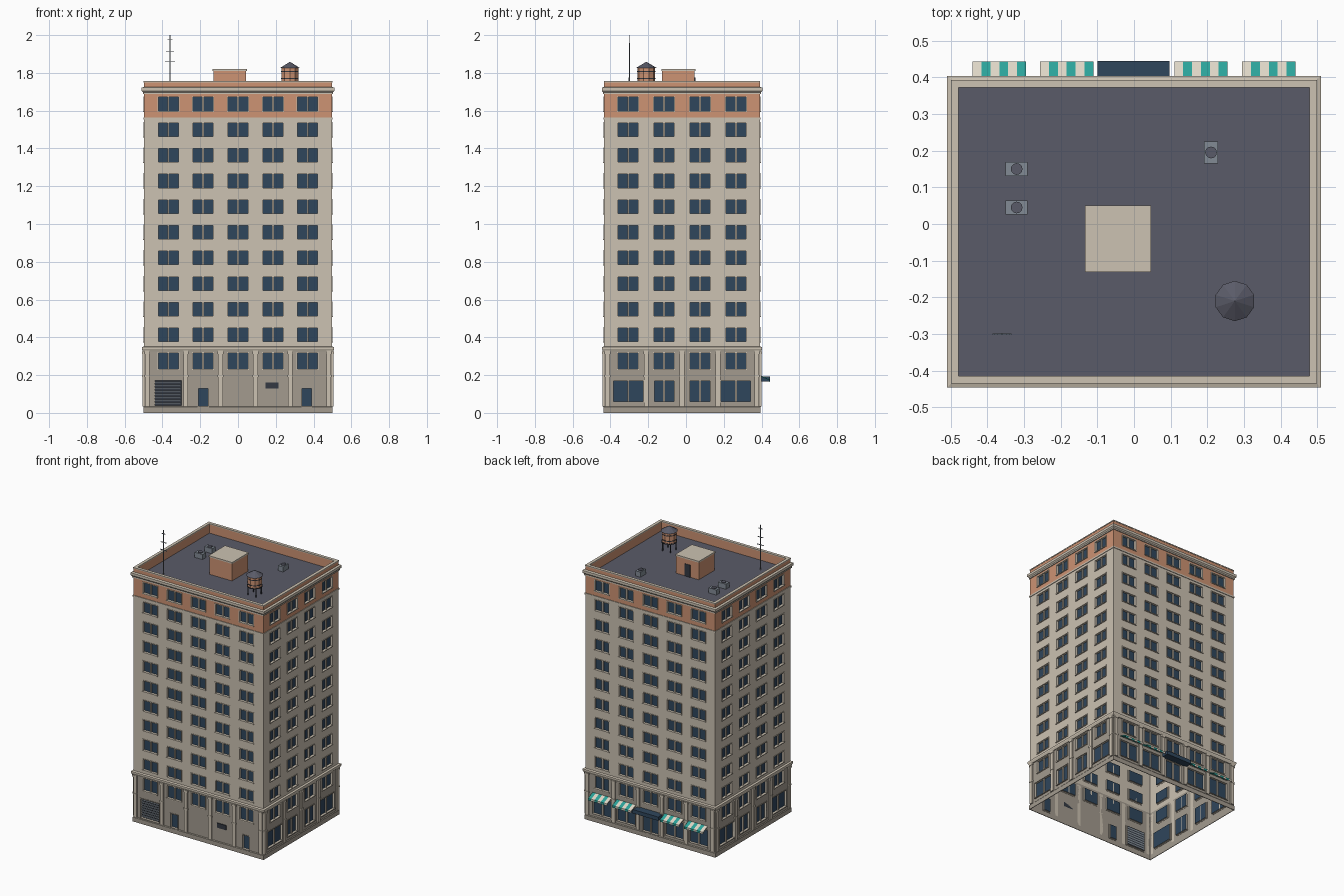
import bpy, bmesh, math
from mathutils import Matrix, Vector

if "Cube" in bpy.data.objects:
    bpy.data.objects.remove(bpy.data.objects["Cube"])

def mat(name, r, g, b):
    m = bpy.data.materials.new(name)
    lin = [(c / 255 / 12.92) if c < 10 else ((c / 255 + 0.055) / 1.055) ** 2.4 for c in (r, g, b)]
    m.diffuse_color = (*lin, 1)
    m.use_nodes = True
    m.node_tree.nodes["Principled BSDF"].inputs["Base Color"].default_value = m.diffuse_color
    return m

MATS = [mat("cream_stone", 204, 194, 178), mat("taupe_stone", 163, 155, 143),
        mat("terracotta", 205, 147, 115), mat("navy_glass", 47, 70, 92),
        mat("slate_roof", 90, 91, 104), mat("teal_cloth", 44, 163, 154),
        mat("grey_metal", 130, 139, 149), mat("dark_metal", 52, 57, 66),
        mat("pale_cloth", 222, 214, 198)]
CREAM, TAUPE, TERRA, GLASS, SLATE, TEAL, METAL, DARK, PALE = range(9)

CY, HX, HY = -0.021, 0.497, 0.412          # body centre and half sizes
FRONT, RIGHT, BACK, LEFT = 0, 1, 2, 3
NORMAL = [Vector((0, -1, 0)), Vector((1, 0, 0)), Vector((0, 1, 0)), Vector((-1, 0, 0))]

def on_wall(side, u, z, d=0.0):
    """Point on a wall: u to the right seen from outside, d outwards."""
    n = NORMAL[side]
    t = Vector((-n.y, n.x, 0))
    return Vector((0, CY, z)) + t * u + n * ((HX if side % 2 else HY) + d)

class Part:
    def __init__(self, name):
        self.name, self.bm = name, bmesh.new()

    def face(self, pts, m):
        f = self.bm.faces.new([self.bm.verts.new(p) for p in pts])
        f.material_index = m

    def paint(self, verts, m):
        for f in {f for v in verts for f in v.link_faces}:
            f.material_index = m

    def box(self, a, b, m):
        a, b = Vector(a), Vector(b)
        s = b - a
        mx = Matrix.Translation((a + b) / 2) @ Matrix.Diagonal((abs(s.x), abs(s.y), abs(s.z), 1))
        self.paint(bmesh.ops.create_cube(self.bm, size=1, matrix=mx)["verts"], m)

    def wall_box(self, side, u0, u1, z0, z1, d0, d1, m):
        self.box(on_wall(side, u0, z0, d0), on_wall(side, u1, z1, d1), m)

    def cone(self, x, y, z0, z1, r0, r1, n, m):
        mx = Matrix.Translation((x, y, (z0 + z1) / 2))
        self.paint(bmesh.ops.create_cone(self.bm, cap_ends=True, segments=n, radius1=r0, radius2=r1,
                                         depth=z1 - z0, matrix=mx)["verts"], m)

    def loft(self, loops, m, closed):
        """Skin matching closed loops; either ring-closed or capped."""
        vs = [[self.bm.verts.new(p) for p in l] for l in loops]
        k = len(vs[0])
        fs = []
        for i in range(len(vs) if closed else len(vs) - 1):
            a, b = vs[i], vs[(i + 1) % len(vs)]
            fs += [self.bm.faces.new((a[j], a[(j + 1) % k], b[(j + 1) % k], b[j])) for j in range(k)]
        if not closed:
            fs += [self.bm.faces.new(vs[0]), self.bm.faces.new(vs[-1])]
        for f in fs:
            f.material_index = m
        bmesh.ops.recalc_face_normals(self.bm, faces=fs)

    def finish(self):
        bmesh.ops.remove_doubles(self.bm, verts=self.bm.verts, dist=1e-5) if self.name == "walls" else None
        me = bpy.data.meshes.new(self.name)
        used = sorted({f.material_index for f in self.bm.faces})
        for f in self.bm.faces:
            f.material_index = used.index(f.material_index)
        self.bm.to_mesh(me)
        self.bm.free()
        for i in used:
            me.materials.append(MATS[i])
        bpy.context.collection.objects.link(bpy.data.objects.new(self.name, me))

def ring(name, profile, m):
    """Sweep an (outward offset, z) profile around the building."""
    p = Part(name)
    p.loft([[(sx * (HX + o), CY + sy * (HY + o), z) for o, z in profile]
            for sx, sy in ((-1, -1), (1, -1), (1, 1), (-1, 1))], m, True)
    p.finish()

# Openings on each wall: u0, u1, z0, z1, panes, material
BAYS = {0: [0.1845 * i for i in (-2, -1, 0, 1, 2)], 1: [0.19 * i for i in (-1.5, -0.5, 0.5, 1.5)]}
DEPTH = 0.012
openings = {}
for side in range(4):
    ops = []
    for u in BAYS[side % 2]:
        ops.append((u - 0.053, u + 0.053, 0.233, 0.318, 2, GLASS))
        for i in range(10):
            z = 0.413 + i * 0.1358
            ops.append((u - 0.053, u + 0.053, z - 0.036, z + 0.036, 2, GLASS))
    if side == FRONT:
        ops += [(-0.44, -0.3, 0.04, 0.172, 1, DARK), (-0.21, -0.158, 0.037, 0.13, 1, GLASS),
                (0.34, 0.388, 0.037, 0.13, 1, GLASS)]
    elif side == BACK:
        ops += [(u - 0.07, u + 0.07, 0.055, 0.17, 2, GLASS) for u in BAYS[0] if u]
        ops.append((-0.06, 0.06, 0.037, 0.165, 2, GLASS))
    else:
        for u in BAYS[1]:
            w = 0.078 if abs(u) > 0.2 else 0.052
            ops.append((u - w, u + w, 0.06, 0.17, 2, GLASS))
    openings[side] = ops

# Hollow wall shell with recessed openings
walls = Part("walls")
frames = Part("window_frames")
for side, ops in openings.items():
    h = HY if side % 2 else HX
    us = sorted({round(v, 4) for o in ops for v in o[:2]} | {-h, h})
    zs = sorted({round(v, 4) for o in ops for v in o[2:4]} | {0, 0.34, 1.56, 1.72})
    for u0, u1 in zip(us, us[1:]):
        for z0, z1 in zip(zs, zs[1:]):
            u, z = (u0 + u1) / 2, (z0 + z1) / 2
            if not any(o[0] < u < o[1] and o[2] < z < o[3] for o in ops):
                m = TAUPE if z < 0.34 else CREAM if z < 1.56 else TERRA
                walls.face([on_wall(side, *c) for c in ((u0, z0), (u1, z0), (u1, z1), (u0, z1))], m)
    for u0, u1, z0, z1, panes, m in ops:
        c = [(u0, z0), (u1, z0), (u1, z1), (u0, z1)]
        walls.face([on_wall(side, *q, -DEPTH) for q in c], m)
        for a, b in zip(c, c[1:] + c[:1]):
            walls.face([on_wall(side, *a), on_wall(side, *b), on_wall(side, *b, -DEPTH),
                        on_wall(side, *a, -DEPTH)], CREAM)
        # Surround, sill and mullions
        t, fm = 0.005, TAUPE if z1 < 0.2 else CREAM
        for a, b in ((u0 - t, u0), (u1, u1 + t)):
            frames.wall_box(side, a, b, z0, z1, -0.002, 0.003, fm)
        frames.wall_box(side, u0 - t, u1 + t, z1, z1 + t, -0.002, 0.003, fm)
        frames.wall_box(side, u0 - t, u1 + t, z0 - t, z0, -0.002, 0.006, fm)
        for i in range(1, panes):
            u = u0 + (u1 - u0) * i / panes
            frames.wall_box(side, u - 0.005, u + 0.005, z0, z1, -DEPTH, -0.003, CREAM)
walls.finish()
frames.finish()

# Horizontal mouldings and parapet
ring("plinth", [(0, 0), (0.004, 0), (0.004, 0.03), (0, 0.035)], TAUPE)
ring("base_ledge", [(0, 0.325), (0.006, 0.325), (0.012, 0.338), (0.012, 0.348), (0, 0.352)], CREAM)
ring("upper_band", [(0, 1.554), (0.004, 1.554), (0.004, 1.565), (0, 1.565)], CREAM)
ring("cornice", [(0, 1.688), (0.006, 1.688), (0.006, 1.697), (0.013, 1.705), (0.013, 1.722), (0, 1.726)], CREAM)
ring("parapet", [(0, 1.72), (0, 1.752), (-0.017, 1.752), (-0.017, 1.685)], TERRA)
ring("coping", [(0.002, 1.75), (0.002, 1.757), (-0.019, 1.757), (-0.019, 1.75)], CREAM)

roof = Part("roof_deck")
roof.face([(sx * (HX - 0.01), CY + sy * (HY - 0.01), 1.69) for sx, sy in ((-1, -1), (1, -1), (1, 1), (-1, 1))], SLATE)
roof.finish()

# Pilasters with capitals and feet
pil = Part("pilasters")
for side in range(4):
    spots = (-0.48, -0.277, -0.0925, 0.0925, 0.277, 0.48) if side % 2 == 0 else (-0.395, -0.19, 0, 0.19, 0.395)
    for u in spots:
        pil.wall_box(side, u - 0.0125, u + 0.0125, 0.035, 0.33, 0, 0.008, CREAM)
        pil.wall_box(side, u - 0.015, u + 0.015, 0.312, 0.326, 0, 0.011, CREAM)
        pil.wall_box(side, u - 0.015, u + 0.015, 0.19, 0.2, 0, 0.01, CREAM)
pil.finish()

# Front service details
shutter = Part("shutter_slats")
for i in range(8):
    z = 0.046 + i * 0.016
    shutter.wall_box(FRONT, -0.439, -0.301, z, z + 0.009, -DEPTH, -0.004, METAL)
shutter.finish()
vent = Part("wall_vent")
vent.wall_box(FRONT, 0.145, 0.215, 0.13, 0.162, 0, 0.006, DARK)
vent.finish()

# Striped awnings and entrance canopy at the back
awn = Part("awnings")
prof = [(0, 0.2), (0.052, 0.178), (0.052, 0.164), (0.048, 0.164), (0.048, 0.174), (0, 0.194)]
for x0 in (-0.44, -0.256, 0.11, 0.295):
    for i in range(6):
        a, b = x0 + i * 0.0242, x0 + (i + 1) * 0.0242
        awn.loft([[on_wall(BACK, -x, z, d) for d, z in prof] for x in (a, b)], TEAL if i % 2 else PALE, False)
awn.finish()
can = Part("entrance_canopy")
can.wall_box(BACK, -0.097, 0.1, 0.167, 0.193, 0, 0.054, GLASS)
can.finish()

# Stair house with cap and door
house = Part("stair_house")
house.box((-0.13, -0.127, 1.69), (0.043, 0.046, 1.812), TERRA)
house.box((-0.134, -0.131, 1.81), (0.047, 0.05, 1.82), CREAM)
house.box((-0.065, 0.04, 1.69), (-0.022, 0.049, 1.775), DARK)
house.finish()

# Water tank on legs
tank = Part("water_tank")
tx, ty = 0.275, -0.21
for sx in (-1, 1):
    for sy in (-1, 1):
        tank.cone(tx + sx * 0.03, ty + sy * 0.03, 1.69, 1.752, 0.004, 0.004, 6, DARK)
tank.cone(tx, ty, 1.748, 1.754, 0.05, 0.05, 10, DARK)
tank.cone(tx, ty, 1.754, 1.828, 0.047, 0.047, 10, TERRA)
for z in (1.768, 1.805):
    tank.cone(tx, ty, z, z + 0.005, 0.049, 0.049, 10, DARK)
tank.cone(tx, ty, 1.826, 1.859, 0.055, 0, 10, SLATE)
tank.finish()

# Roof air units with fans
air = Part("air_units")
for x, y, w, d in ((-0.32, 0.15, 0.03, 0.019), (-0.32, 0.045, 0.03, 0.019), (0.21, 0.195, 0.019, 0.03)):
    air.box((x - w, y - d, 1.69), (x + w, y + d, 1.725), METAL)
    air.cone(x, y, 1.725, 1.73, 0.016, 0.016, 12, SLATE)
air.finish()

# Antenna mast with cross bars
ant = Part("antenna")
ax, ay = -0.36, -0.3
ant.cone(ax, ay, 1.69, 2.0, 0.0035, 0.002, 6, METAL)
for z, r in ((1.862, 0.026), (1.915, 0.021), (1.975, 0.014)):
    ant.box((ax - r, ay - 0.002, z - 0.002), (ax + r, ay + 0.002, z + 0.002), METAL)
ant.finish()
